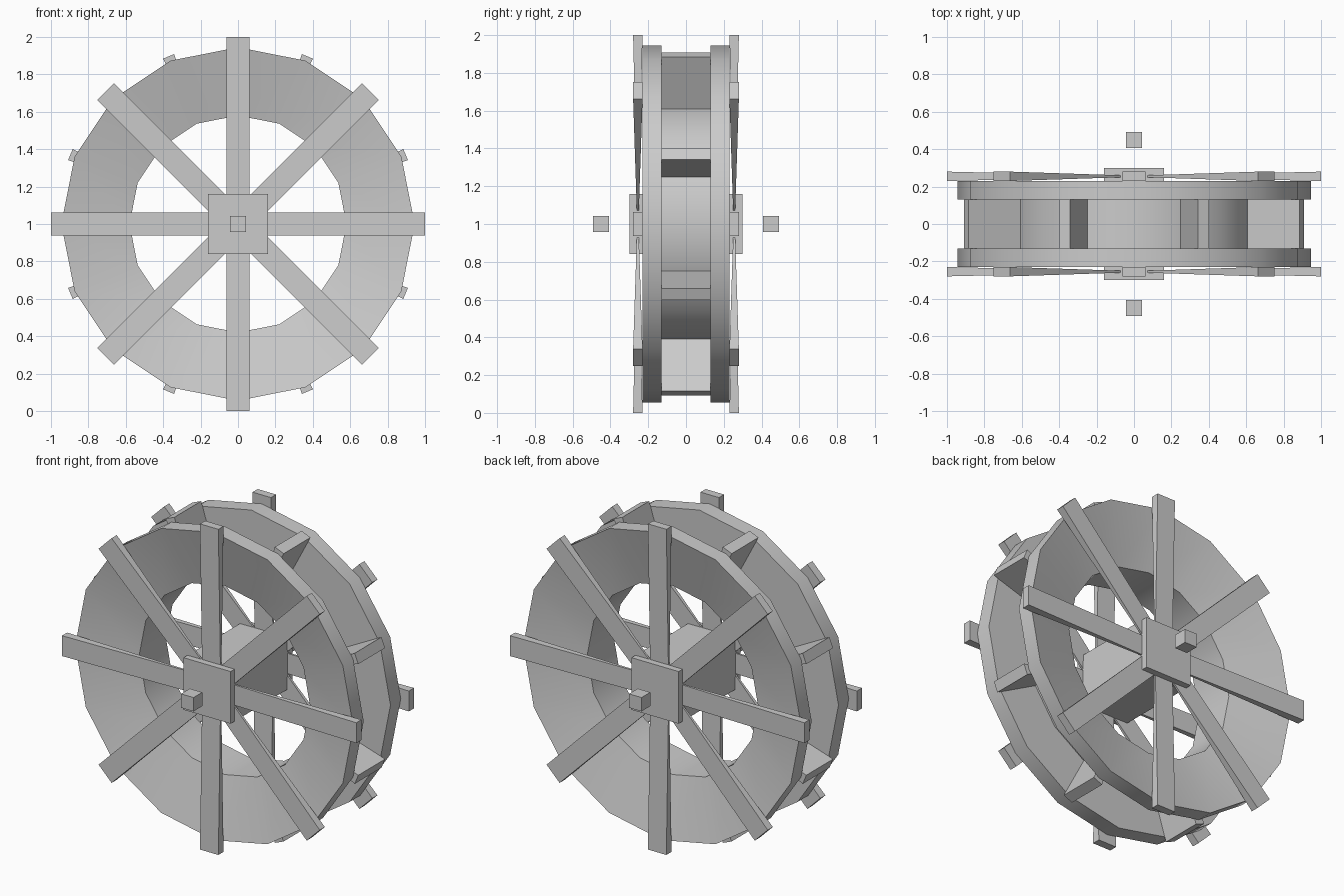
import bpy
import bmesh
import math
from mathutils import Matrix, Vector

cube = bpy.data.objects.get("Cube")
if cube:
    bpy.data.objects.remove(cube)

GREY = (0.6, 0.6, 0.6, 1)
grey = bpy.data.materials.new("plain_grey")
grey.use_nodes = True
grey.diffuse_color = GREY
grey.node_tree.nodes["Principled BSDF"].inputs["Base Color"].default_value = GREY

SIDES = 16
CENTRE = Vector((0, 0, 1))


def finish(name, bm, smooth=False):
    """Turn a bmesh into a named object centred on the wheel axis."""
    bmesh.ops.recalc_face_normals(bm, faces=bm.faces)
    mesh = bpy.data.meshes.new(name)
    bm.to_mesh(mesh)
    bm.free()
    mesh.materials.append(grey)
    obj = bpy.data.objects.new(name, mesh)
    obj.location = CENTRE
    bpy.context.collection.objects.link(obj)
    if smooth:
        bpy.ops.object.select_all(action='DESELECT')
        obj.select_set(True)
        bpy.context.view_layer.objects.active = obj
        bpy.ops.object.shade_smooth_by_angle(angle=math.radians(30))
    return obj


def box(name, size, y=0):
    bm = bmesh.new()
    bmesh.ops.create_cube(bm, size=1)
    bmesh.ops.scale(bm, vec=size, verts=bm.verts)
    bmesh.ops.translate(bm, vec=(0, y, 0), verts=bm.verts)
    return finish(name, bm)


def radial_bar(name, angle, r_in, r_out, y, inner, outer):
    """Bar pointing outwards; inner and outer are its (y, tangent) end sizes."""
    bm = bmesh.new()
    bmesh.ops.create_cube(bm, size=1)
    for v in bm.verts:
        tip = v.co.x > 0
        depth, width = outer if tip else inner
        v.co = (r_out if tip else r_in, y + v.co.y * depth, v.co.z * width)
    bmesh.ops.rotate(bm, matrix=Matrix.Rotation(angle, 3, 'Y'), verts=bm.verts)
    return finish(name, bm)


# Rim: dished side rings joined by a narrow drum, one closed section spun round
half = [(0.58, 0.13), (0.945, 0.23), (0.945, 0.13), (0.66, 0.13)]
section = half + [(r, -y) for r, y in reversed(half)]
bm = bmesh.new()
rings = []
for i in range(SIDES):
    a = math.tau * i / SIDES
    rings.append([bm.verts.new((r * math.cos(a), y, r * math.sin(a))) for r, y in section])
for i, ring in enumerate(rings):
    following = rings[(i + 1) % SIDES]
    for j in range(len(section)):
        k = (j + 1) % len(section)
        bm.faces.new((ring[j], ring[k], following[k], following[j]))
finish("wheel_rim", bm, smooth=True)

# Hub block running through the wheel
box("hub", (0.32, 0.6, 0.32))

# Spokes and axle ends on both sides
for side, sign in (("front", -1), ("back", 1)):
    box(f"{side}_axle_end", (0.085, 0.085, 0.085), sign * 0.45)
    for i in range(8):
        radial_bar(f"{side}_spoke_{i + 1}", math.tau * i / 8, 0.06, 1.0,
                   sign * 0.255, (0.006, 0.125), (0.05, 0.125))

# Wedge-shaped paddles between the side rings
for i in range(8):
    radial_bar(f"paddle_{i + 1}", math.tau * (i + 0.5) / 8, 0.65, 0.97,
               0, (0.26, 0.006), (0.26, 0.065))
